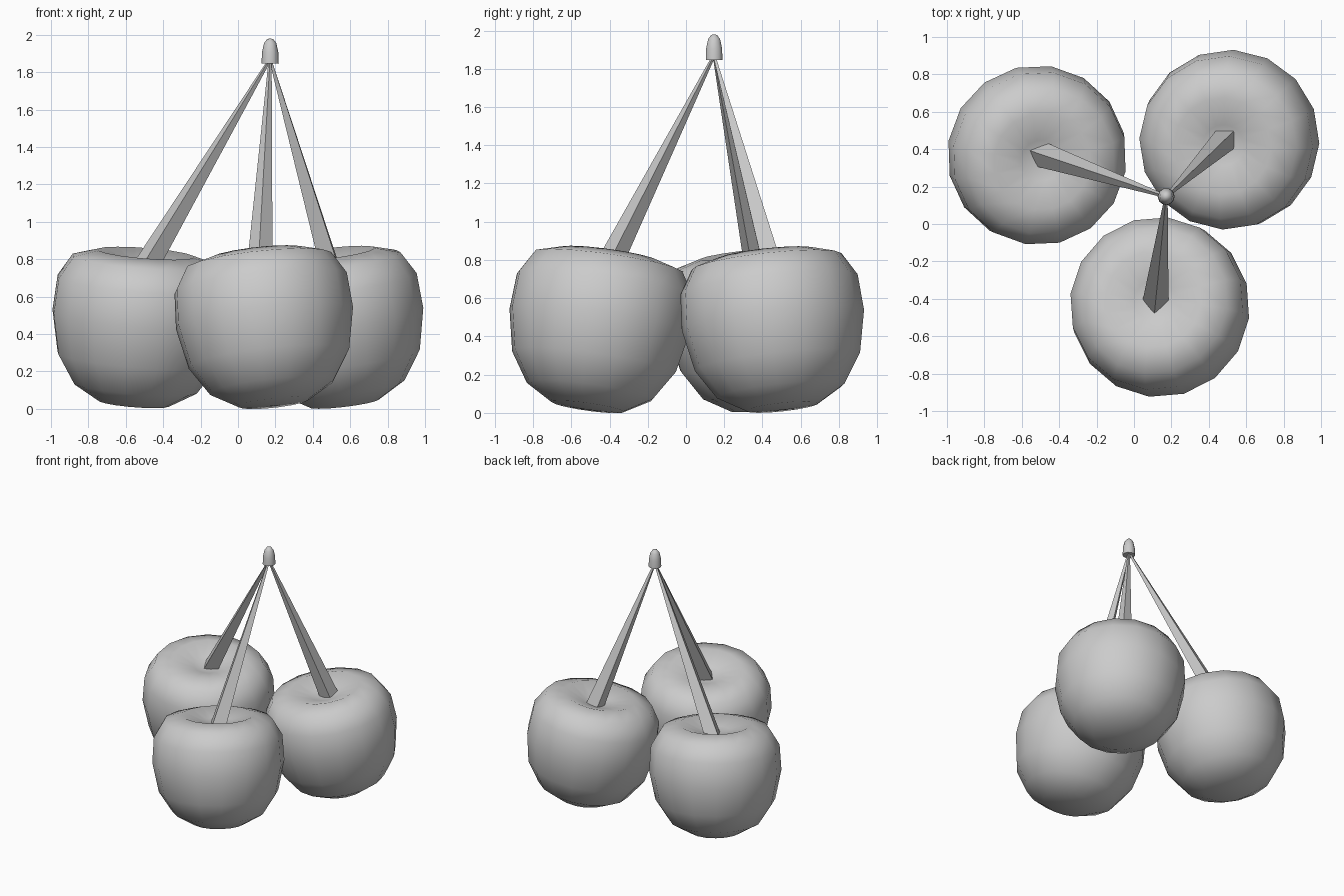
import bpy, bmesh, math
from mathutils import Vector, Matrix

if "Cube" in bpy.data.objects:
    bpy.data.objects.remove(bpy.data.objects["Cube"])


def lathe(name, profile, sides, matrix, angle):
    """Revolve (radius, height) points; a zero radius makes a pole."""
    bm = bmesh.new()
    rings = []
    for r, z in profile:
        if r == 0:
            rings.append([bm.verts.new((0, 0, z))] * sides)
        else:
            rings.append([bm.verts.new((r * math.cos(2 * math.pi * i / sides),
                                        r * math.sin(2 * math.pi * i / sides), z))
                          for i in range(sides)])
    for low, high in zip(rings, rings[1:]):
        for i in range(sides):
            j = (i + 1) % sides
            bm.faces.new(list(dict.fromkeys((low[i], low[j], high[j], high[i]))))
    bmesh.ops.recalc_face_normals(bm, faces=bm.faces)
    bm.transform(matrix)
    mesh = bpy.data.meshes.new(name)
    bm.to_mesh(mesh)
    bm.free()
    ob = bpy.data.objects.new(name, mesh)
    bpy.context.collection.objects.link(ob)
    bpy.ops.object.select_all(action='DESELECT')
    ob.select_set(True)
    bpy.context.view_layer.objects.active = ob
    bpy.ops.object.shade_smooth_by_angle(angle=math.radians(angle))
    return ob


def aim(direction):
    return Vector(direction).to_track_quat('Z', 'Y').to_matrix().to_4x4()


# Fruit profile, heights measured from the fruit centre at z = 0.45
fruit = [(0, -0.445), (0.19, -0.43), (0.335, -0.345), (0.435, -0.19),
         (0.48, 0.03), (0.467, 0.22), (0.395, 0.34), (0.26, 0.38),
         (0.11, 0.33), (0, 0.305)]
apex = Vector((0.172, 0.147, 1.87))

# Each cherry: name, centre, axis lean, stem foot
cherries = [
    ("left", (-0.522, 0.375), (0.08, -0.11), (-0.505, 0.375)),
    ("right", (0.518, 0.458), (-0.12, -0.11), (0.495, 0.46)),
    ("front", (0.145, -0.455), (-0.11, 0.14), (0.115, -0.42)),
]
for name, (x, y), (tx, ty), (sx, sy) in cherries:
    lathe(name + "_cherry", fruit, 16,
          Matrix.Translation((x, y, 0.455)) @ aim((tx, ty, 1)), 60)
    # Tapered four-sided stem reaching into the dimple
    foot = Vector((sx, sy, 0.74))
    length = (apex - foot).length
    lathe(name + "_stem", [(0, 0), (0.07, 0), (0.008, length), (0, length)], 4,
          Matrix.Translation(foot) @ aim(apex - foot), 30)

# Rounded cap joining the stems
lathe("stem_cap", [(0, 1.845), (0.046, 1.845), (0.044, 1.905), (0.033, 1.955),
                   (0.016, 1.977), (0, 1.98)], 10,
      Matrix.Translation((apex.x, apex.y, 0)), 50)
